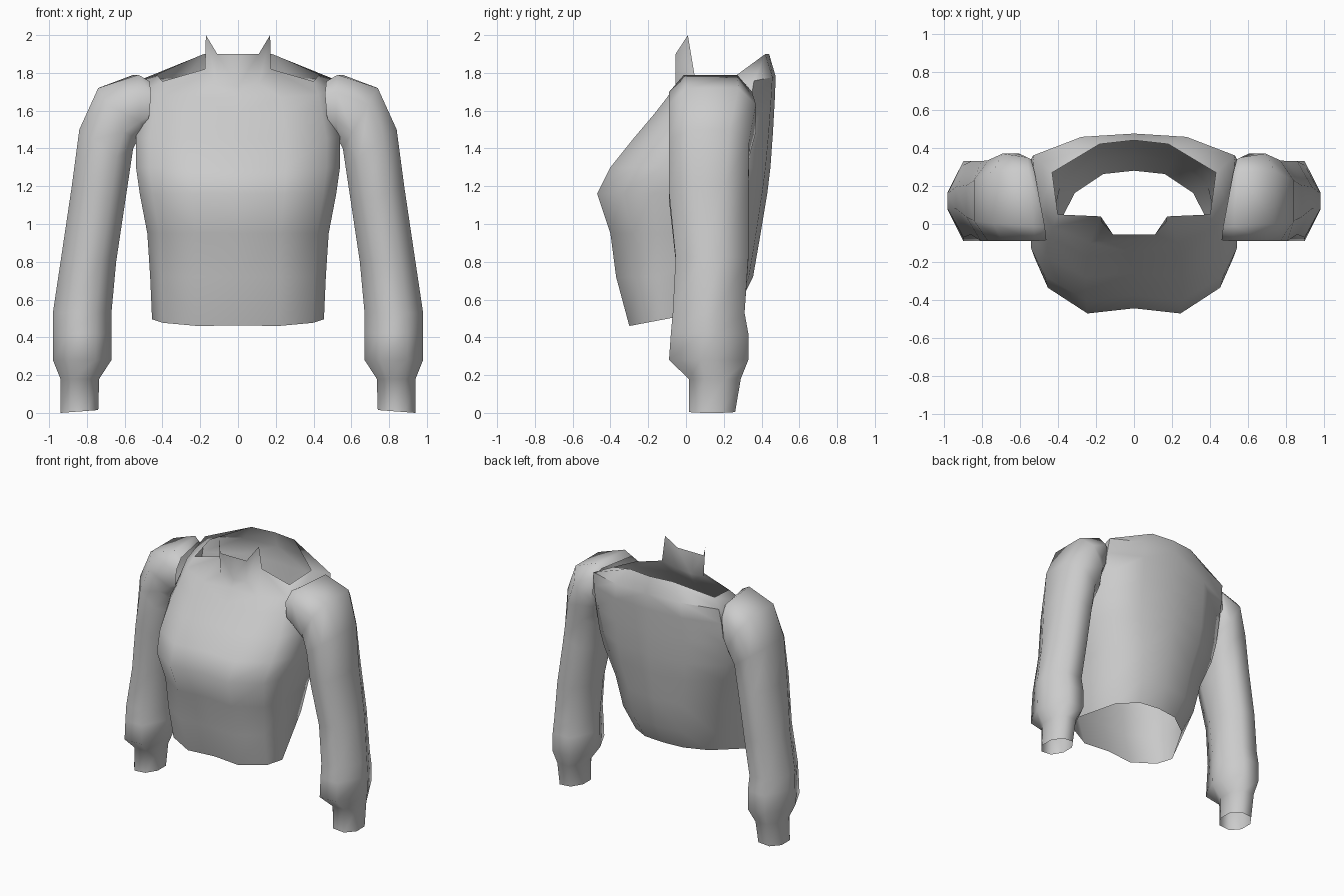
import bpy
import bmesh
from mathutils import Vector

if "Cube" in bpy.data.objects:
    bpy.data.objects.remove(bpy.data.objects["Cube"], do_unlink=True)

cloth = bpy.data.materials.new("light_grey_cloth")
cloth.use_nodes = True
cloth.diffuse_color = (0.6, 0.6, 0.6, 1)
cloth.node_tree.nodes["Principled BSDF"].inputs["Base Color"].default_value = (0.6, 0.6, 0.6, 1)


def loft(bm, rings, closed):
    """Skin rows of points with quads, one row after another."""
    rows = [[bm.verts.new(p) for p in ring] for ring in rings]
    n = len(rows[0])
    for low, high in zip(rows, rows[1:]):
        for i in range(n if closed else n - 1):
            j = (i + 1) % n
            bm.faces.new((low[i], low[j], high[j], high[i]))


def make_object(name, bm):
    """Weld the skins into one object and shade it smooth."""
    bmesh.ops.remove_doubles(bm, verts=bm.verts, dist=.001)
    mesh = bpy.data.meshes.new(name)
    bm.to_mesh(mesh)
    bm.free()
    mesh.materials.append(cloth)
    obj = bpy.data.objects.new(name, mesh)
    bpy.context.collection.objects.link(obj)
    bpy.ops.object.select_all(action="DESELECT")
    obj.select_set(True)
    bpy.context.view_layer.objects.active = obj
    bpy.ops.object.shade_smooth_by_angle(angle=1.1)
    return obj


# Torso: half outline (share of width, share of depth) from front to back
outline = [(0, .03), (.47, 0), (.87, .15), (1, .32), (1, .8), (.52, .97), (0, 1)]
# height, front, back, half width, half width at back, rise towards the back
rows = [
    (.46, -.30, .28, .455, .31, .11),
    (.72, -.37, .355, .465, .385, 0),
    (.95, -.40, .395, .48, .43, 0),
    (1.16, -.47, .43, .52, .52, 0),
    (1.3, -.40, .447, .54, .54, 0),
    (1.45, -.28, .46, .54, .54, .03),
    (1.58, -.17, .47, .51, .54, .08),
    (1.67, -.1, .475, .49, .53, .11),
]
torso_rings = []
for z, front, back, wide, wide_back, rise in rows:
    torso_rings.append([(u * (wide_back if i > 3 else wide), front + (back - front) * v, z + rise * v)
                        for i, (u, v) in enumerate(outline)])
# Neckline
neck_front = [(0, -.055, 1.73), (.11, -.055, 1.74), (.175, .04, 1.82)]
neck_back = [(.40, .05, 1.755), (.43, .27, 1.79), (.18, .42, 1.9), (0, .44, 1.9)]
torso_rings.append(neck_front + neck_back)
body = bmesh.new()
loft(body, torso_rings, False)
# Stand-up collar with two points, welded to the front neckline
loft(body, [neck_front, [(0, -.055, 1.9), (.11, -.055, 1.9), (.17, .01, 2.0)]], False)
bmesh.ops.mirror(body, geom=body.verts[:] + body.edges[:] + body.faces[:],
                 axis="X", merge_dist=.001)
bmesh.ops.recalc_face_normals(body, faces=body.faces)
make_object("torso_with_collar", body)

# Sleeve rings: inner x, z, outer x, z, front, back, flatness, lean
sleeve = [
    (.515, 1.51, .495, 1.755, -.085, .34, .34, .04),
    (.54, 1.45, .54, 1.79, -.09, .35, .32, .02),
    (.555, 1.4, .74, 1.72, -.09, .37, .3, 0),
    (.57, 1.3, .84, 1.5, -.09, .335, .25, 0),
    (.60, 1.1, .88, 1.2, -.09, .33, .2, 0),
    (.645, .8, .935, .83, -.055, .33, .15, 0),
    (.67, .53, .98, .53, -.07, .31, .1, 0),
    (.67, .42, .98, .42, -.08, .33, .1, 0),
    (.67, .28, .98, .28, -.09, .33, .1, 0),
    (.735, .18, .94, .18, .015, .29, .2, 0),
    (.74, .015, .94, 0, .015, .26, .2, 0),
]


def sleeve_ring(xi, zi, xo, zo, front, back, flat, lean):
    inner, outer = Vector((xi, 0, zi)), Vector((xo, 0, zo))
    spots = [(0, .5 + flat), (0, .5 - flat), (.27, 0), (.73, 0),
             (1, .5 - flat), (1, .5 + flat), (.73, 1), (.27, 1)]
    ring = []
    for t, v in spots:
        p = inner.lerp(outer, t)
        ring.append((p.x + lean * (2 * v - 1), front + (back - front) * v, p.z))
    return ring


for name, side in (("left_sleeve", 1), ("right_sleeve", -1)):
    rings = [[(side * x, y, z) for x, y, z in sleeve_ring(*row)][::side] for row in sleeve]
    arm = bmesh.new()
    loft(arm, rings[::-1], True)
    make_object(name, arm)
